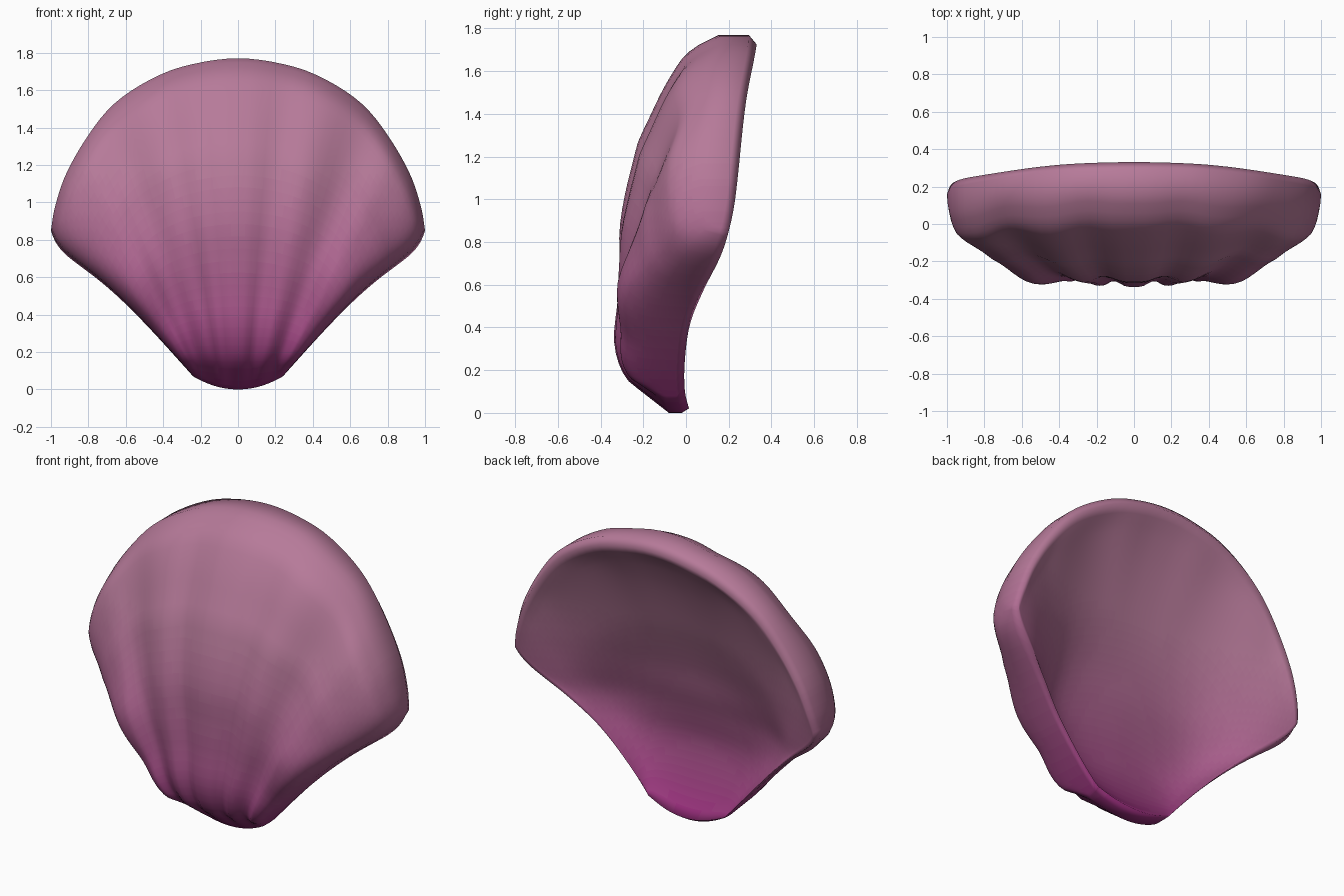
import bpy, bmesh, math

if "Cube" in bpy.data.objects:
    bpy.data.objects.remove(bpy.data.objects["Cube"])


def curve(pts, t):
    """Smooth interpolation through (t, value) pairs."""
    n = len(pts)
    t = min(max(t, pts[0][0]), pts[-1][0])
    i = 0
    while i < n - 2 and t > pts[i + 1][0]:
        i += 1

    def slope(k):
        a, b = pts[max(k - 1, 0)], pts[min(k + 1, n - 1)]
        return (b[1] - a[1]) / (b[0] - a[0])

    (t0, y0), (t1, y1) = pts[i], pts[i + 1]
    h = t1 - t0
    u = (t - t0) / h
    return ((2*u**3 - 3*u**2 + 1) * y0 + (u**3 - 2*u**2 + u) * h * slope(i)
            + (3*u**2 - 2*u**3) * y1 + (u**3 - u**2) * h * slope(i + 1))


# Fan rim (half), back edge lean, and body / bowl depth from hinge to rim
RIM_X = [(-.205, -.30), (0, 0), (.205, .30), (.35, .50), (.49, .67), (.63, .80), (.79, .92), (.92, .98), (1, 1)]
RIM_Z = [(-.205, 1.72), (0, 1.77), (.205, 1.725), (.35, 1.64), (.49, 1.52), (.63, 1.36), (.79, 1.15), (.92, .97), (1, .85)]
BACK = [(0, .02), (.1, -.005), (.25, -.005), (.42, .02), (.57, .08), (.73, .16),
        (.85, .20), (1, .23), (1.45, .28), (1.72, .33), (1.8, .335)]
BODY = [(0, .10), (.05, .19), (.09, .27), (.165, .33), (.28, .37), (.49, .515),
        (.70, .49), (.77, .45), (.93, .345), (.97, .28), (1, .18)]
BOWL = [(0, 0), (.06, .065), (.17, .145), (.28, .195), (.49, .26), (.7, .18), (.93, .06), (1, 0)]


def fan(s, v):
    """Front-view position: s runs across the fan, v from hinge to rim."""
    a = abs(s)
    fx = .24 * math.sin(a * math.pi / 2)
    fz = .07 * (fx / .24) ** 2
    x = fx + (curve(RIM_X, a) - fx) * v
    z = fz + (curve(RIM_Z, a) - fz) * v
    bulge = a**8 * (.04 * math.sin(math.pi * v**5) - .015 * math.sin(math.pi * v))
    return math.copysign(x + .7 * bulge, s), z - .7 * bulge


def groove(s, v):
    """Depth of the four grooves between the five ribs."""
    d = 0
    for c, w, amp in ((.18, .13, .03), (.52, .2, .03 + .03 * v)):
        u = abs(abs(s) - c) / w
        if u < 1:
            d += amp * math.cos(u * math.pi / 2) ** 2
    return d


def outer(s, v, lip):
    x, z = fan(s, v)
    a = abs(s)
    d = curve(BODY, v) * max(0, 1 - a**12) ** .35 * (1 - 1.28 * v * (1 - v) * a * a)
    d -= groove(s, v) * min(1, v / .1) * (1 - .5 * v**6)
    return x, curve(BACK, z) - (.04 if lip else max(.04, d)), z


def inner(s, v):
    x, z = fan(s * .985, .012 + .963 * v)
    d = curve(BOWL, v) * max(0, 1 - abs(s)**3) ** .8
    d -= .4 * groove(s, v) * v**6 * min(1, (1 - v) / .06)
    return x, curve(BACK, z) - max(0, d), z


NS, NV = 64, 36
S = []
for i in range(NS + 1):
    t = 2 * i / NS - 1
    S.append(.4 * t + .6 * math.sin(t * math.pi / 2))
S[0], S[NS] = -1, 1
V = [.3 * (1 - math.cos(math.pi * j / NV)) + .4 * j / NV for j in range(NV + 1)]
rows = [(0, True)] + [(v, False) for v in V] + [(1, True)]
NR = len(rows)

# Ribbed outside and hollow back, joined around the lip
bm = bmesh.new()
out = [[bm.verts.new(outer(s, v, lip)) for s in S] for v, lip in rows]
inn = [[bm.verts.new(inner(s, j / (NR - 1))) for s in S] for j in range(NR)]
for g in (out, inn):
    for j in range(NR - 1):
        for i in range(NS):
            q = (g[j][i], g[j][i+1], g[j+1][i+1], g[j+1][i])
            bm.faces.new(q if g is out else q[::-1])


def border(g):
    return (g[0][:-1] + [r[-1] for r in g[:-1]] + g[-1][:0:-1] + [r[0] for r in g[:0:-1]])


bo, bi = border(out), border(inn)
for k in range(len(bo)):
    m = (k + 1) % len(bo)
    bm.faces.new((bo[k], bi[k], bi[m], bo[m]))
bmesh.ops.remove_doubles(bm, verts=bm.verts, dist=.0005)
bmesh.ops.recalc_face_normals(bm, faces=bm.faces)

# Purple hinge fading to pink rim, in thin bands
BANDS = 24
low, high = (.30, .025, .19), (.47, .195, .32)
for f in bm.faces:
    f.material_index = min(BANDS - 1, max(0, int(f.calc_center_median().z / 1.2 * BANDS)))
    f.smooth = True

mesh = bpy.data.meshes.new("shell")
bm.to_mesh(mesh)
bm.free()
for k in range(BANDS):
    t = k / (BANDS - 1)
    mat = bpy.data.materials.new("shell_band_%02d" % k)
    mat.diffuse_color = tuple(a + (b - a) * t for a, b in zip(low, high)) + (1,)
    mat.use_nodes = True
    mat.node_tree.nodes["Principled BSDF"].inputs["Base Color"].default_value = mat.diffuse_color
    mesh.materials.append(mat)
shell = bpy.data.objects.new("shell", mesh)
bpy.context.collection.objects.link(shell)
